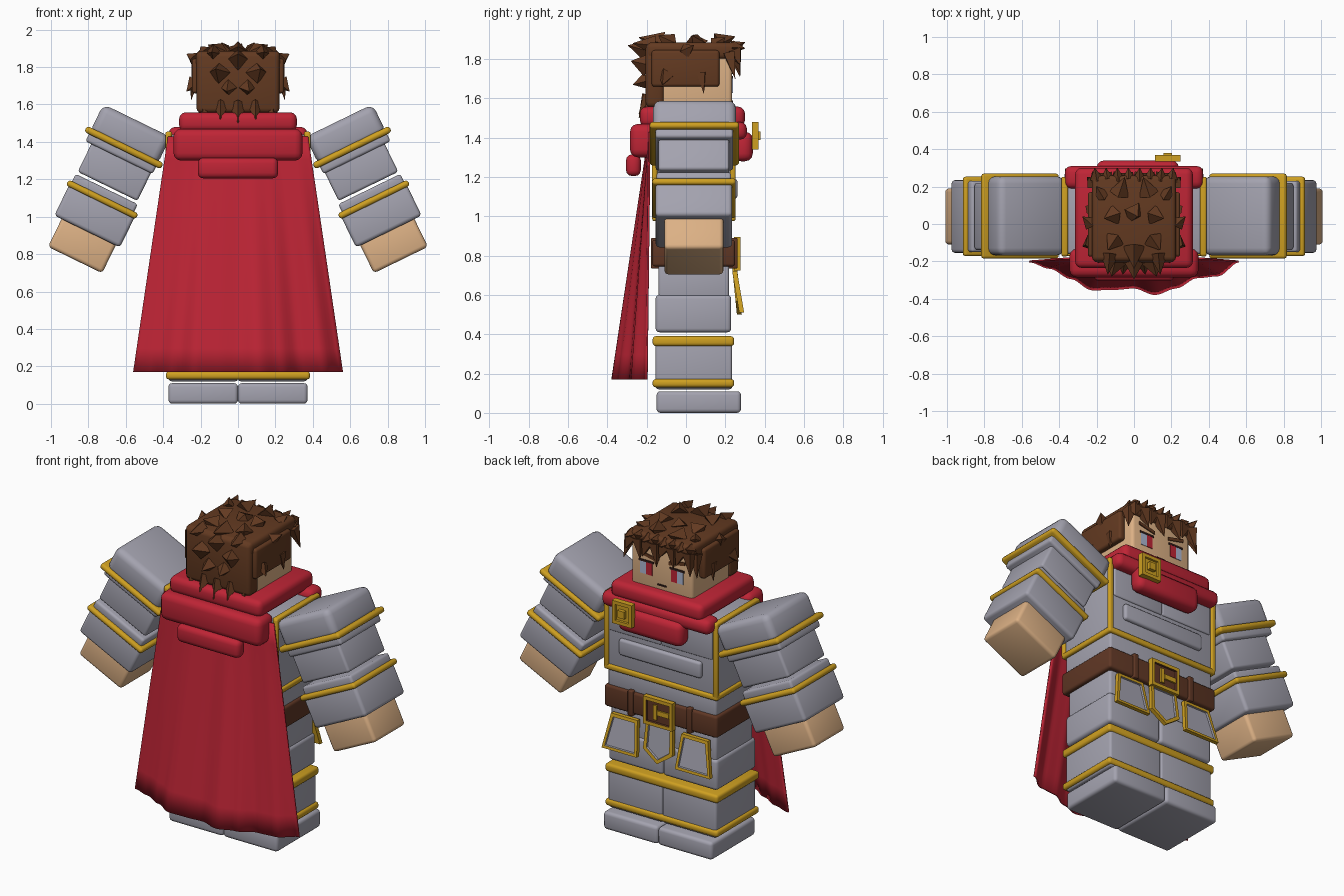
import bpy, bmesh, math
from mathutils import Matrix, Vector

if "Cube" in bpy.data.objects:
    bpy.data.objects.remove(bpy.data.objects["Cube"])


def mat(name, r, g, b):
    m = bpy.data.materials.new(name)
    m.diffuse_color = (r, g, b, 1)
    m.use_nodes = True
    m.node_tree.nodes["Principled BSDF"].inputs["Base Color"].default_value = m.diffuse_color
    return m


STEEL = mat("steel grey", .37, .365, .43)
RED = mat("cloth red", .52, .018, .036)
GOLD = mat("gold", .62, .35, .015)
HAIR = mat("hair brown", .125, .042, .015)
LEATHER = mat("leather brown", .115, .038, .018)
SKIN = mat("skin", .72, .44, .235)
EYE = mat("eye pale blue", .42, .48, .65)
DARK = mat("dark line", .03, .012, .01)


def finish(name, bm, mats, smooth=True, angle=40):
    bmesh.ops.recalc_face_normals(bm, faces=bm.faces)
    me = bpy.data.meshes.new(name)
    bm.to_mesh(me)
    bm.free()
    for m in mats:
        me.materials.append(m)
    if smooth:
        me.shade_smooth()
        me.set_sharp_from_angle(angle=math.radians(angle))
    ob = bpy.data.objects.new(name, me)
    bpy.context.collection.objects.link(ob)
    return ob


def box(name, x, y, z, m, bevel=.02, xf=None):
    """Rounded box from (min, max) pairs."""
    bm = bmesh.new()
    bmesh.ops.create_cube(bm, size=1)
    for v in bm.verts:
        for i, (a, b) in enumerate((x, y, z)):
            v.co[i] = (a + b) / 2 + v.co[i] * (b - a)
    bmesh.ops.bevel(bm, geom=bm.edges[:], offset=bevel, segments=3,
                    profile=.5, affect='EDGES', clamp_overlap=True)
    if xf:
        bm.transform(xf)
    return finish(name, bm, [m])


def plate(name, pts, y0, y1, m, inner=None, rim=.022, tilt=0):
    """Extruded x-z outline facing +y, with an optional sunken inner panel."""
    bm = bmesh.new()
    f = bm.faces.new([bm.verts.new((px, y0, pz)) for px, pz in pts])
    ext = bmesh.ops.extrude_face_region(bm, geom=[f])
    for v in ext["geom"]:
        if isinstance(v, bmesh.types.BMVert):
            v.co.y = y1
    front = [g for g in ext["geom"] if isinstance(g, bmesh.types.BMFace)][0]
    bmesh.ops.recalc_face_normals(bm, faces=bm.faces)
    if inner:
        bmesh.ops.inset_individual(bm, faces=[front], thickness=rim)
        front.material_index = 1
        bmesh.ops.inset_individual(bm, faces=[front], thickness=.002, depth=-.012)
    top = max(p[1] for p in pts)
    for v in bm.verts:
        v.co.y += (top - v.co.z) * tilt
    return finish(name, bm, [m, inner] if inner else [m], smooth=False)


def rect(cx, cz, w, h):
    return [(cx - w / 2, cz - h / 2), (cx + w / 2, cz - h / 2),
            (cx + w / 2, cz + h / 2), (cx - w / 2, cz + h / 2)]


def spike(base, tip, r, twist=0):
    """Four-sided hair tuft from base centre to tip."""
    base, tip = Vector(base), Vector(tip)
    d = tip - base
    bm = bmesh.new()
    bmesh.ops.create_cone(bm, cap_ends=True, segments=4, radius1=r, radius2=.001, depth=d.length)
    bm.transform(Matrix.Translation((base + tip) / 2) @ d.to_track_quat('Z', 'Y').to_matrix().to_4x4()
                 @ Matrix.Rotation(twist, 4, 'Z'))
    finish("hair_tuft", bm, [HAIR], smooth=False)


# Legs and feet
for s, side in ((1, "right"), (-1, "left")):
    def sx(a, b):
        return tuple(sorted((s * a, s * b)))
    box(side + "_foot", sx(0, .372), (-.15, .28), (0, .11), STEEL, .02)
    box(side + "_shin", sx(0, .37), (-.155, .235), (.12, .385), STEEL, .015)
    box(side + "_knee", sx(0, .372), (-.155, .23), (.41, .6), STEEL, .02)
    box(side + "_thigh", sx(0, .36), (-.14, .22), (.57, .76), STEEL, .015)
for z in ((.13, .172), (.34, .39)):
    box("shin_trim", (-.385, .385), (-.17, .245), z, GOLD, .016)

# Belt, loops and buckle
box("belt", (-.385, .385), (-.172, .25), (.745, .88), LEATHER, .015)
for bx in (-.2, .2):
    box("belt_loop", (bx - .017, bx + .017), (-.178, .262), (.735, .89), LEATHER, .006)
plate("buckle", rect(0, .81, .2, .17), .245, .278, GOLD, LEATHER, .03)
plate("buckle_prong", rect(-.035, .81, .08, .03), .255, .276, GOLD)
plate("buckle_bar", rect(.02, .81, .025, .09), .255, .276, GOLD)

# Hanging tabs
plate("left_tab", [(-.15, .72), (-.33, .72), (-.37, .51), (-.13, .51)], .235, .26, GOLD, STEEL, .025, .17)
plate("right_tab", [(.15, .72), (.33, .72), (.37, .51), (.13, .51)], .235, .26, GOLD, STEEL, .025, .17)
plate("middle_tab", [(-.09, .74), (.09, .74), (.1, .57), (0, .5), (-.1, .57)], .235, .26, GOLD, STEEL, .025, .1)

# Torso and trims
box("waist", (-.37, .37), (-.155, .235), (.86, 1.0), STEEL, .015)
box("torso", (-.375, .375), (-.16, .24), (.98, 1.44), STEEL, .015)
box("torso_trim", (-.388, .388), (-.172, .252), (.975, 1.01), GOLD, .012)
for s in (1, -1):
    for y in (-.16, .238):
        box("corner_trim", (s * .372 - .016, s * .372 + .016), (y - .014, y + .014), (.99, 1.45), GOLD, .01)
    box("shoulder_trim", (s * .37 - .018, s * .37 + .018), (-.17, .25), (1.425, 1.455), GOLD, .01)
    box("chest_plate", (min(0, s * .35), max(0, s * .35)), (.2, .248), (1.22, 1.43), STEEL, .01)
box("belly_bar", (-.28, .28), (.2, .262), (1.09, 1.19), STEEL, .015)

# Arms
for s, side in ((1, "right"), (-1, "left")):
    xf = Matrix.Translation((s * .61, 0, 1.37)) @ Matrix.Rotation(math.radians(-26 * s), 4, 'Y')
    for part, u, y, z, m, b in (
            ("shoulder", (-.2, .2), (-.168, .255), (-.01, .16), STEEL, .04),
            ("shoulder_trim", (-.228, .228), (-.185, .27), (-.018, .018), GOLD, .016),
            ("shoulder_base", (-.2, .2), (-.155, .24), (-.06, .0), STEEL, .015),
            ("upper_arm", (-.19, .165), (-.14, .22), (-.225, -.03), STEEL, .015),
            ("elbow", (-.2, .17), (-.15, .23), (-.3, -.24), STEEL, .015),
            ("elbow_trim", (-.225, .19), (-.172, .253), (-.318, -.284), GOLD, .015),
            ("forearm", (-.215, .175), (-.155, .235), (-.49, -.3), STEEL, .02),
            ("hand", (-.19, .132), (-.11, .19), (-.655, -.47), SKIN, .02)):
        u = u if s > 0 else (-u[1], -u[0])
        box(side + "_" + part, u, y, z, m, b, xf)

# Collar and scarf folds
box("collar", (-.315, .315), (-.235, .3), (1.455, 1.558), RED, .035)
box("scarf_front", (-.37, .37), (.19, .31), (1.39, 1.48), RED, .035)
box("scarf_front_fold", (-.2, .24), (.24, .34), (1.28, 1.43), RED, .04)
box("scarf_back", (-.345, .345), (-.285, -.13), (1.3, 1.47), RED, .04)
box("scarf_back_fold", (-.215, .215), (-.305, -.23), (1.205, 1.315), RED, .03)
plate("clasp", rect(.18, 1.41, .135, .14), .335, .37, GOLD, GOLD, .03)
plate("clasp_stud", rect(.18, 1.41, .045, .045), .35, .38, GOLD)

# Cape: hem depth interpolated across the width, flaring towards the bottom
HEM = [-.2, -.235, -.29, -.35, -.348, -.34, -.375, -.34, -.285, -.275, -.2]
COLS, ROWS = 60, 10
bm = bmesh.new()
grid = []
for r in range(ROWS + 1):
    t = r / ROWS
    row = []
    for c in range(COLS + 1):
        p = c / COLS * (len(HEM) - 1)
        i = min(int(p), len(HEM) - 2)
        k = p - i
        k = k * k * (3 - 2 * k)
        hem = HEM[i] * (1 - k) + HEM[i + 1] * k
        y = -.185 * (1 - t) + hem * t
        row.append(bm.verts.new(((c / COLS * 2 - 1) * (.375 + .185 * t), y, 1.43 - 1.26 * t)))
    grid.append(row)
for r in range(ROWS):
    for c in range(COLS):
        bm.faces.new((grid[r][c], grid[r][c + 1], grid[r + 1][c + 1], grid[r + 1][c]))
cape = finish("cape", bm, [RED])
sol = cape.modifiers.new("thickness", 'SOLIDIFY')
sol.thickness = .01
sol.offset = 0

# Head and face
box("head", (-.21, .21), (-.13, .235), (1.5, 1.86), SKIN, .02)
for s in (1, -1):
    plate("eye_white", rect(s * .125, 1.665, .045, .075), .23, .238, EYE)
    plate("iris", rect(s * .085, 1.665, .04, .075), .23, .239, RED)
    plate("eyelid", rect(s * .105, 1.708, .1, .012), .23, .24, DARK)
    plate("brow", [(s * .05, 1.725), (s * .16, 1.75), (s * .16, 1.77), (s * .05, 1.745)], .23, .241, HAIR)
plate("mouth", rect(0, 1.585, .06, .01), .23, .239, DARK)

# Hair blocks
box("hair_back", (-.222, .222), (-.205, -.11), (1.555, 1.88), HAIR, .025)
box("hair_top", (-.225, .225), (-.2, .26), (1.8, 1.885), HAIR, .025)
for s in (1, -1):
    box("hair_side", (s * .225 - .022, s * .225 + .022), (-.175, .17), (1.66, 1.845), HAIR, .015)
    # Side tufts
    spike((s * .235, .08, 1.73), (s * .25, .09, 1.625), .03)
    spike((s * .22, .22, 1.83), (s * .25, .25, 1.7), .04)
    spike((s * .23, 0, 1.84), (s * .275, .04, 1.87), .04)
    spike((s * .23, -.1, 1.72), (s * .275, -.12, 1.67), .045)
    # Back tufts
    spike((s * .1, -.2, 1.77), (s * .12, -.28, 1.79), .06)
    spike((s * .05, -.2, 1.69), (s * .06, -.27, 1.67), .045)
    spike((s * .09, -.18, 1.6), (s * .095, -.24, 1.52), .045)
    spike((s * .17, -.17, 1.6), (s * .19, -.21, 1.53), .04)
    # Top tufts
    spike((s * .1, .05, 1.88), (s * .16, .03, 1.92), .055)
    spike((s * .1, -.08, 1.88), (s * .14, -.14, 1.92), .055)
    spike((s * .08, .16, 1.88), (s * .05, .25, 1.915), .055)
    spike((s * .17, .15, 1.87), (s * .2, .2, 1.91), .045)
    spike((s * .13, -.16, 1.87), (s * .14, -.27, 1.88), .05)
spike((0, -.19, 1.84), (0, -.295, 1.87), .06)
spike((0, -.18, 1.6), (0, -.24, 1.5), .05)
spike((0, -.12, 1.88), (0, -.24, 1.91), .06)
spike((0, .06, 1.88), (.02, .04, 1.925), .06, .4)

# Fringe tufts along the brow
for i in range(8):
    fx = -.2 + i * .4 / 7
    drop = (.13, .09, .11, .07)[i % 4]
    spike((fx, .245, 1.84), (fx + (.02 if i % 2 else -.02), .275, 1.84 - drop), .045)
    spike((fx, .24, 1.86), (fx * 1.05, .3, 1.885 - .03 * (i % 2)), .035)
